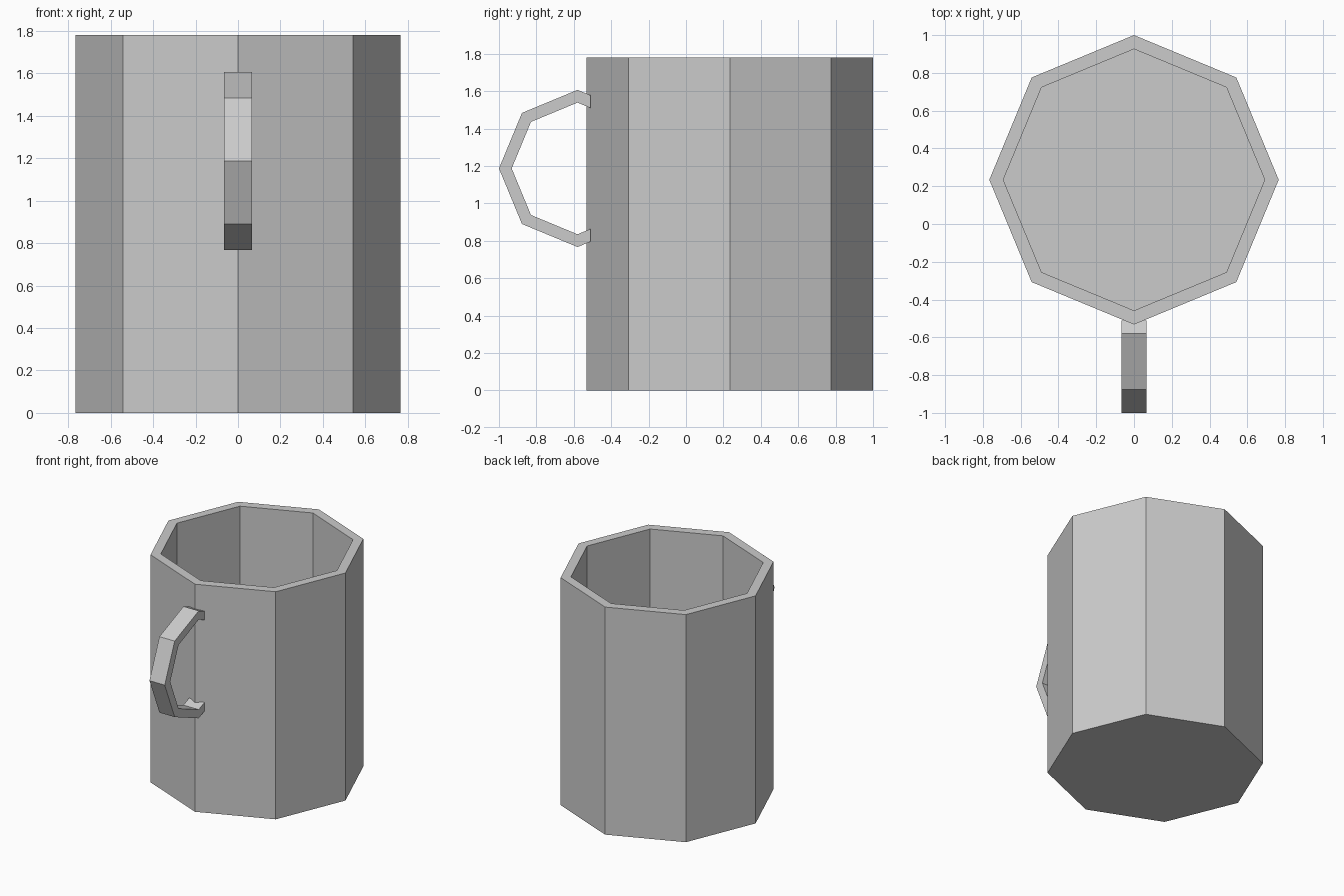
import bpy, bmesh
from math import cos, sin, pi

if "Cube" in bpy.data.objects:
    bpy.data.objects.remove(bpy.data.objects["Cube"])

SIDES = 8
CUP_Y, CUP_R, CUP_INNER_R, CUP_H, FLOOR = 0.234, 0.766, 0.692, 1.78, 0.07
GRIP_Y, GRIP_Z, GRIP_R, GRIP_INNER_R = -0.58, 1.187, 0.42, 0.352
GRIP_HALF_WIDTH, GRIP_END_Y = 0.066, -0.51


def finish(bm, name):
    bmesh.ops.recalc_face_normals(bm, faces=bm.faces)
    mesh = bpy.data.meshes.new(name)
    bm.to_mesh(mesh)
    bm.free()
    obj = bpy.data.objects.new(name, mesh)
    bpy.context.collection.objects.link(obj)
    return obj


def bridge(bm, a, b, closed=True):
    n = len(a)
    for i in range(n if closed else n - 1):
        j = (i + 1) % n
        bm.faces.new((a[i], a[j], b[j], b[i]))


# Cup body: outer wall, flat rim, inner wall and floor
bm = bmesh.new()
rings = []
for radius, z in ((CUP_R, 0), (CUP_R, CUP_H), (CUP_INNER_R, CUP_H), (CUP_INNER_R, FLOOR)):
    rings.append([bm.verts.new((radius * cos(2 * pi * i / SIDES),
                                CUP_Y + radius * sin(2 * pi * i / SIDES), z))
                  for i in range(SIDES)])
for lower, upper in zip(rings, rings[1:]):
    bridge(bm, lower, upper)
bm.faces.new(rings[0])
bm.faces.new(rings[-1])
finish(bm, "cup_body")


# Handle: half an octagonal ring with short ends running into the wall
def grip_path(radius):
    points = [(GRIP_Y - radius * sin(pi * i / 4), GRIP_Z + radius * cos(pi * i / 4))
              for i in range(5)]
    end_z = radius - (GRIP_END_Y - GRIP_Y) * (1 - cos(pi / 4)) / sin(pi / 4)
    return [(GRIP_END_Y, GRIP_Z + end_z)] + points + [(GRIP_END_Y, GRIP_Z - end_z)]


bm = bmesh.new()
strips = [[bm.verts.new((x, y, z)) for y, z in grip_path(radius)]
          for radius, x in ((GRIP_R, -GRIP_HALF_WIDTH), (GRIP_R, GRIP_HALF_WIDTH),
                            (GRIP_INNER_R, GRIP_HALF_WIDTH), (GRIP_INNER_R, -GRIP_HALF_WIDTH))]
for k in range(4):
    bridge(bm, strips[k], strips[(k + 1) % 4], closed=False)
for end in (0, -1):
    bm.faces.new([strip[end] for strip in strips])
finish(bm, "handle")
